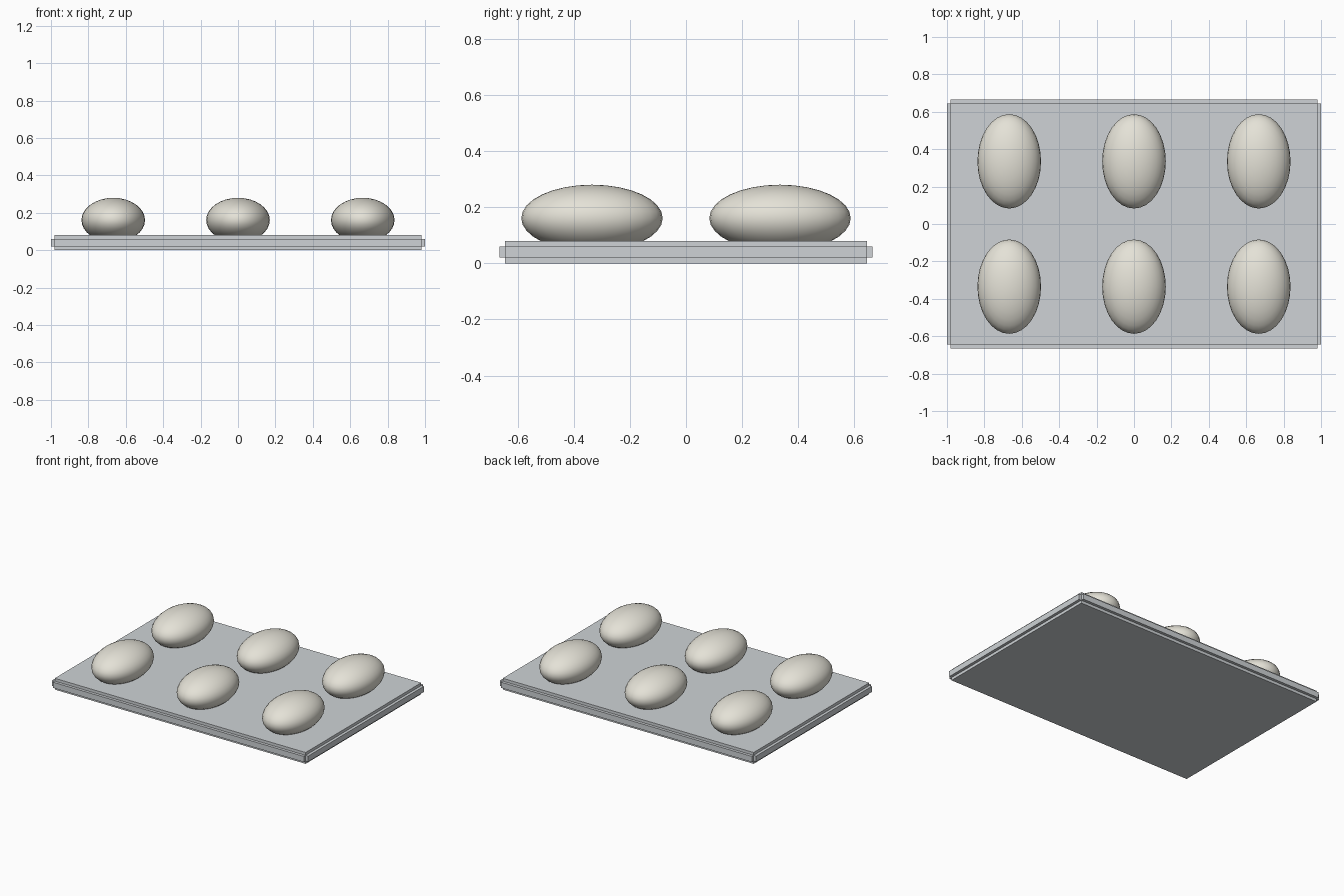
import bpy, bmesh
from mathutils import Matrix, Vector

if "Cube" in bpy.data.objects:
    bpy.data.objects.remove(bpy.data.objects["Cube"])


def material(name, color):
    m = bpy.data.materials.new(name)
    m.diffuse_color = color
    m.use_nodes = True
    m.node_tree.nodes["Principled BSDF"].inputs["Base Color"].default_value = m.diffuse_color
    return m


stone = material("warm_stone", (0.78, 0.76, 0.68, 1))
slate = material("grey_plate", (0.62, 0.65, 0.67, 1))

# Plate: three crossing slabs, giving a small stepped rim on every edge
STEP = 0.02
core = Vector((1.96, 1.29, 0.04))
bm = bmesh.new()
for axis in range(3):
    size = core.copy()
    size[axis] += 2 * STEP
    bmesh.ops.create_cube(bm, size=1, matrix=Matrix.Translation((0, 0, 0.04)) @ Matrix.Diagonal((*size, 1)))
mesh = bpy.data.meshes.new("base_plate")
bm.to_mesh(mesh)
bm.free()
mesh.materials.append(slate)
bpy.context.collection.objects.link(bpy.data.objects.new("base_plate", mesh))

# Pebbles: 3 x 2 grid of smooth ellipsoids sunk slightly into the plate
for row, y in enumerate((-0.335, 0.335)):
    for col, x in enumerate((-0.667, 0, 0.667)):
        bpy.ops.mesh.primitive_uv_sphere_add(segments=32, ring_count=16, radius=1, location=(x, y, 0.161))
        pebble = bpy.context.object
        pebble.name = f"pebble_{row + 1}_{col + 1}"
        pebble.scale = (0.17, 0.252, 0.119)
        pebble.data.materials.append(stone)
        bpy.ops.object.transform_apply(location=False, rotation=False, scale=True)
        bpy.ops.object.shade_smooth()
